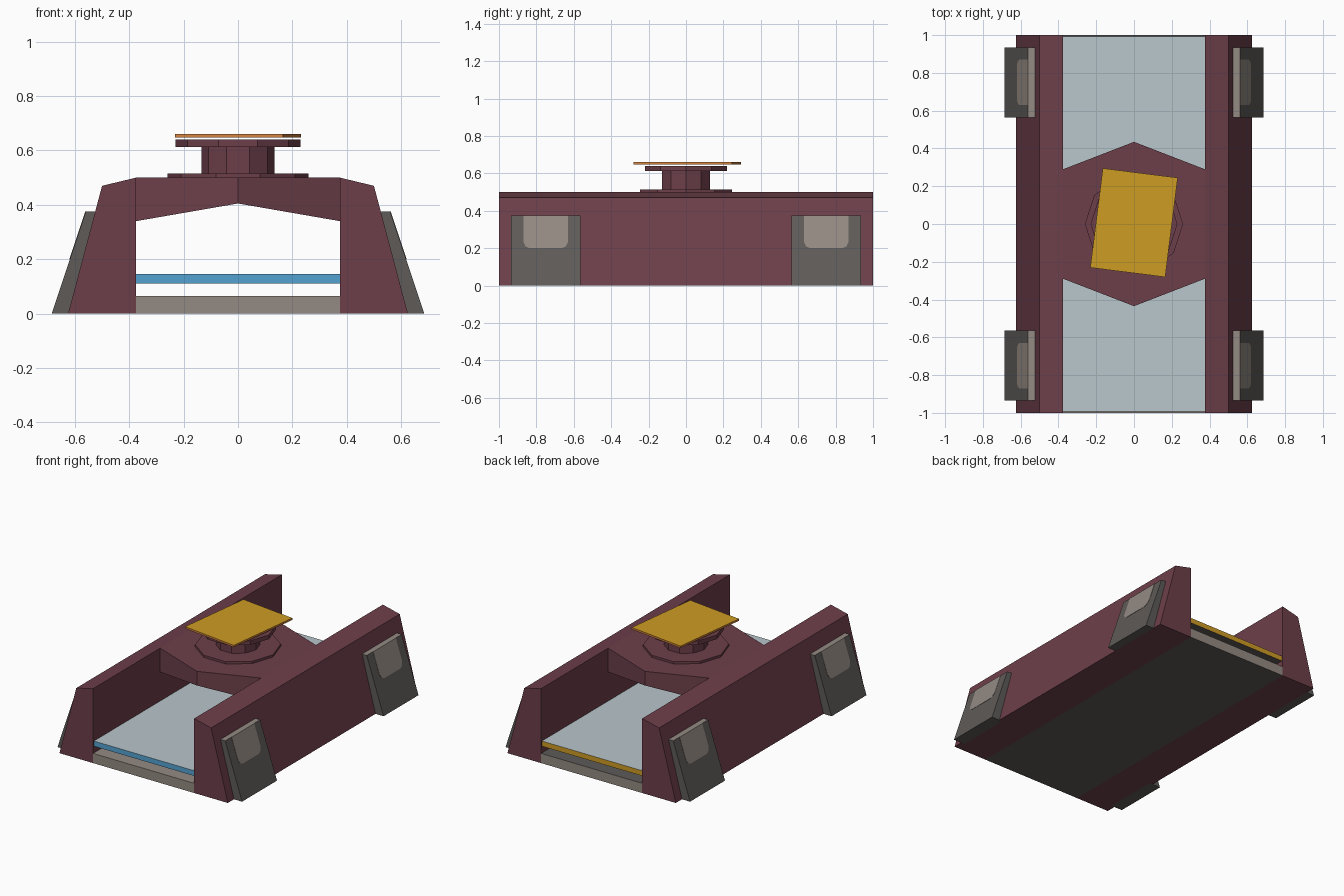
import bpy, bmesh, math

if "Cube" in bpy.data.objects:
    bpy.data.objects.remove(bpy.data.objects["Cube"])


def material(name, rgb):
    m = bpy.data.materials.new(name)
    lin = [((c / 255 + 0.055) / 1.055) ** 2.4 for c in rgb]
    m.diffuse_color = (*lin, 1)
    m.use_nodes = True
    m.node_tree.nodes["Principled BSDF"].inputs["Base Color"].default_value = m.diffuse_color
    return m


MAROON = material("maroon", (109, 63, 74))
GREY = material("dark grey", (94, 91, 88))
TAN = material("warm grey", (148, 138, 130))
PALE = material("pale blue", (186, 199, 204))
BLUE = material("blue", (85, 162, 209))
GOLD = material("gold", (206, 156, 36))
ORANGE = material("orange", (212, 130, 62))


def prism(name, bottom, top, mats, rule=None):
    """Join two matching rings of points into a closed solid."""
    bm = bmesh.new()
    a = [bm.verts.new(p) for p in bottom]
    b = [bm.verts.new(p) for p in top]
    n = len(a)
    bm.faces.new(a)
    bm.faces.new(b)
    for i in range(n):
        j = (i + 1) % n
        bm.faces.new((a[i], a[j], b[j], b[i]))
    bmesh.ops.recalc_face_normals(bm, faces=bm.faces)
    if rule:
        for f in bm.faces:
            f.material_index = rule(f.normal, f.calc_center_median())
    me = bpy.data.meshes.new(name)
    bm.to_mesh(me)
    bm.free()
    for m in mats:
        me.materials.append(m)
    ob = bpy.data.objects.new(name, me)
    bpy.context.collection.objects.link(ob)
    return ob


def along_y(name, profile, y0, y1, mats, rule=None):
    return prism(name, [(x, y0, z) for x, z in profile],
                 [(x, y1, z) for x, z in profile], mats, rule)


def slab(name, x0, x1, y0, y1, z0, z1, mats, rule=None):
    return along_y(name, [(x0, z0), (x1, z0), (x1, z1), (x0, z1)], y0, y1, mats, rule)


# Side walls with sloped outer faces
for side, label in ((-1, "left"), (1, "right")):
    profile = [(0.375, 0), (0.625, 0), (0.5, 0.47), (0.375, 0.5)]
    along_y(label + "_wall", [(side * x, z) for x, z in profile], -1, 1, [MAROON])

# Base slab: warm grey front half top and ends, dark grey underneath and rear top
slab("base_front", -0.375, 0.375, -1, 0, 0, 0.065, [TAN, GREY],
     lambda n, c: 1 if n.z < -0.5 else 0)
slab("base_rear", -0.375, 0.375, 0, 1, 0, 0.065, [TAN, GREY],
     lambda n, c: 1 if abs(n.z) > 0.5 else 0)

# Raised deck with a blue front edge and a gold rear edge
slab("deck", -0.375, 0.375, -0.992, 0.992, 0.11, 0.145, [PALE, BLUE, GOLD, GREY],
     lambda n, c: 1 if n.y < -0.5 else 2 if n.y > 0.5 else 3 if n.z < -0.5 else 0)

# Bridge between the walls, pointed in plan and arched underneath, in two halves
for side, label in ((-1, "left"), (1, "right")):
    plan = [(0, -0.435, 0.405), (0.375, -0.29, 0.34), (0.375, 0.29, 0.34), (0, 0.435, 0.405)]
    prism(label + "_bridge", [(side * x, y, z) for x, y, z in plan],
          [(side * x, y, 0.5) for x, y, z in plan], [MAROON])

# Ten-sided pedestal
for name, r, z0, z1 in (("pedestal_foot", 0.26, 0.5, 0.515),
                        ("pedestal_column", 0.135, 0.515, 0.612),
                        ("pedestal_cap", 0.23, 0.612, 0.64)):
    ring = [(r * math.cos(i * math.pi / 5), r * math.sin(i * math.pi / 5)) for i in range(10)]
    prism(name, [(x, y, z0) for x, y in ring], [(x, y, z1) for x, y in ring], [MAROON])

# Turned panel above the pedestal
panel = slab("top_panel", -0.2, 0.2, -0.265, 0.265, 0.647, 0.66, [GOLD, ORANGE],
             lambda n, c: 0 if abs(n.z) > 0.5 else 1)
panel.rotation_euler.z = math.radians(-7.2)
panel.location.y = 0.007


# Four wedge pads, each with a thin window plate on the sloped face
def pad_x(z):
    return 0.685 - z / 3


for side, label in ((-1, "left"), (1, "right")):
    for yc, end in ((-0.75, "front"), (0.75, "rear")):
        profile = [(0.6, 0), (0.685, 0), (0.56, 0.375), (0.5, 0.375)]
        along_y(f"{label}_{end}_pad", [(side * x, z) for x, z in profile],
                yc - 0.185, yc + 0.185, [GREY, TAN],
                lambda n, c: 1 if n.z > 0.9 else 0)
        outline = [(-0.12, 0.375), (-0.12, 0.235), (-0.108, 0.21), (-0.085, 0.2),
                   (0.085, 0.2), (0.108, 0.21), (0.12, 0.235), (0.12, 0.375)]
        prism(f"{label}_{end}_window",
              [(side * (pad_x(z) - 0.002), yc + y, z) for y, z in outline],
              [(side * (pad_x(z) + 0.002), yc + y, z) for y, z in outline], [TAN])
